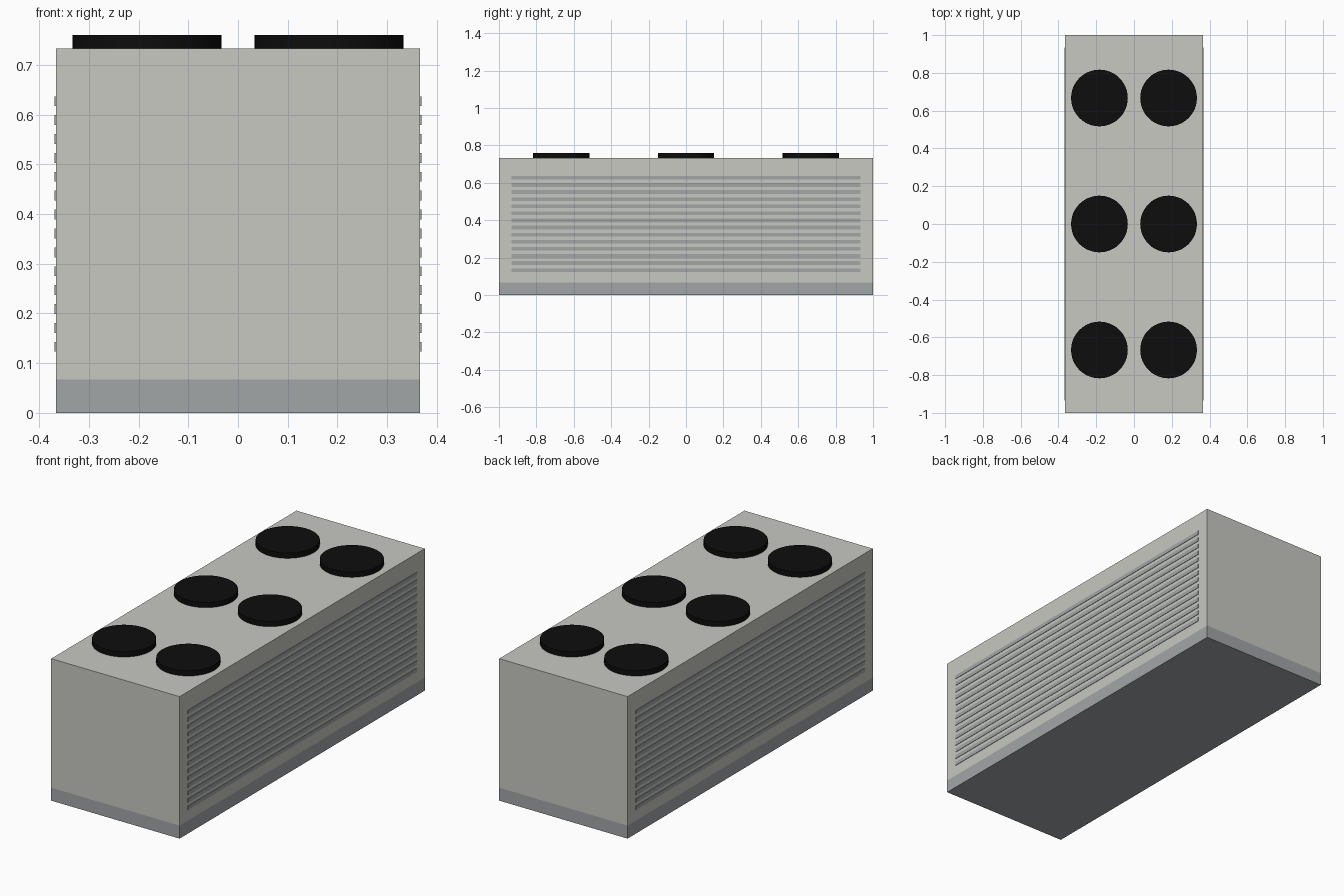
import bpy

cube = bpy.data.objects.get("Cube")
if cube:
    bpy.data.objects.remove(cube, do_unlink=True)


def material(name, rgb):
    mat = bpy.data.materials.new(name)
    mat.use_nodes = True
    mat.diffuse_color = (*rgb, 1)
    mat.node_tree.nodes["Principled BSDF"].inputs["Base Color"].default_value = (*rgb, 1)
    return mat


WARM_GREY = material("warm_light_grey", (0.58, 0.58, 0.54))
STEEL_GREY = material("steel_grey", (0.36, 0.38, 0.39))
BLACK = material("black", (0.004, 0.004, 0.004))

WIDTH, LENGTH = 0.733, 2.0
BASE_TOP, BODY_TOP, FAN_TOP = 0.067, 0.733, 0.76


def box(name, size, center, mat):
    bpy.ops.mesh.primitive_cube_add(size=1, location=center)
    obj = bpy.context.object
    obj.name = name
    obj.scale = size
    bpy.ops.object.transform_apply(location=False, rotation=False, scale=True)
    obj.data.materials.append(mat)
    return obj


# Base frame and cabinet
box("base_frame", (WIDTH, LENGTH, BASE_TOP), (0, 0, BASE_TOP / 2), STEEL_GREY)
box("cabinet", (WIDTH, LENGTH, BODY_TOP - BASE_TOP),
    (0, 0, (BASE_TOP + BODY_TOP) / 2), WARM_GREY)

# Louvre slats along both long sides
for side, label in ((1, "left"), (-1, "right")):
    for i in range(14):
        box(f"{label}_slat_{i + 1}", (0.005, 1.867, 0.02),
            (side * WIDTH / 2, 0, 0.133 + 0.038 * i), STEEL_GREY)

# Two rows of three roof fans
for x, label in ((0.183, "left"), (-0.183, "right")):
    for i in range(3):
        bpy.ops.mesh.primitive_cylinder_add(
            vertices=48, radius=0.15, depth=FAN_TOP - BODY_TOP,
            location=(x, (i - 1) * 0.667, (FAN_TOP + BODY_TOP) / 2))
        fan = bpy.context.object
        fan.name = f"{label}_fan_{i + 1}"
        fan.data.materials.append(BLACK)
        bpy.ops.object.shade_smooth_by_angle()
